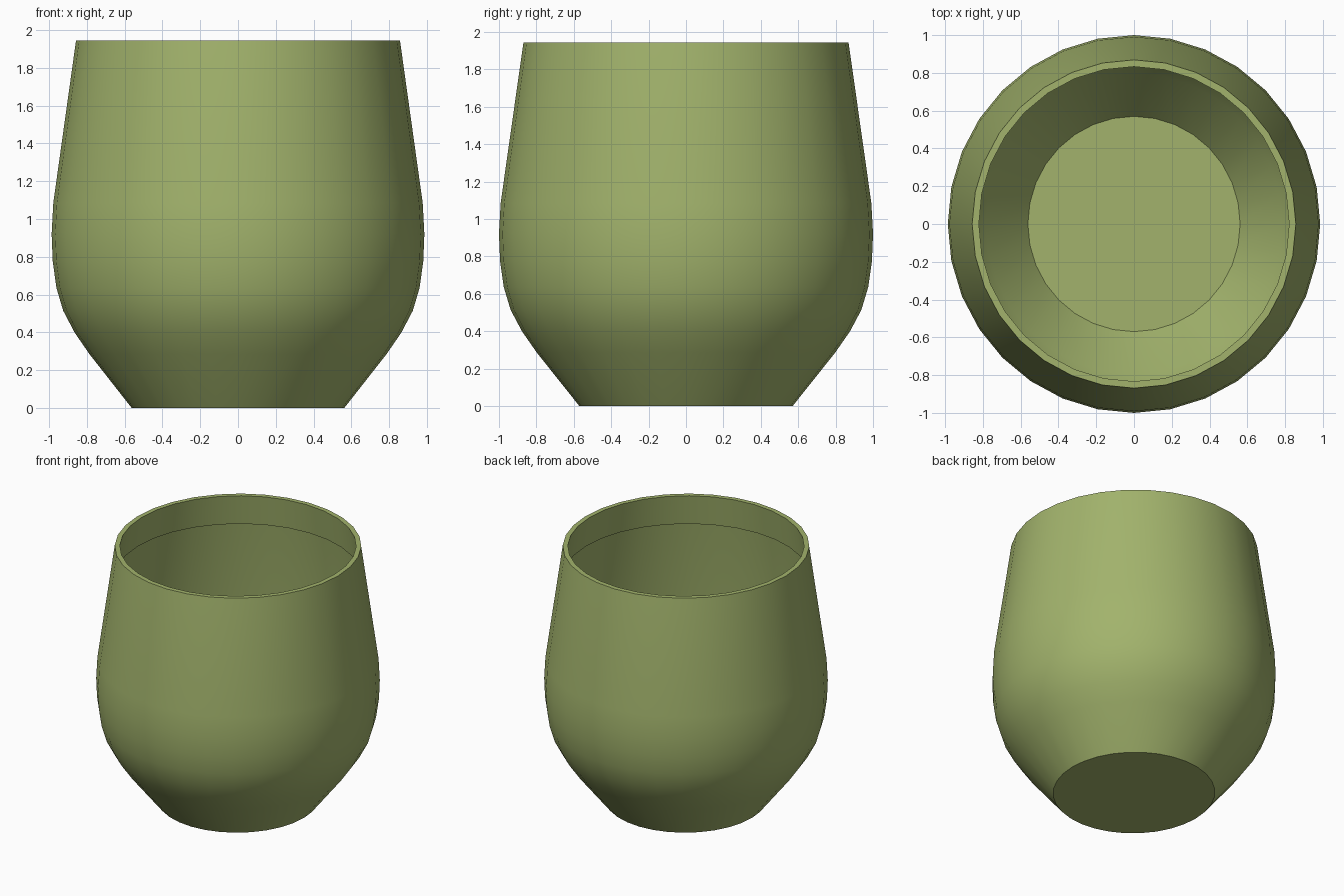
import bpy, bmesh, math

if "Cube" in bpy.data.objects:
    bpy.data.objects.remove(bpy.data.objects["Cube"])

SIDES = 32
X_SCALE = 0.986  # cup is very slightly narrower in x

# (radius, height): floor edge, outer wall up to the lip, then the folded-in lip
PROFILE = [
    (0.57, 0.0), (0.797, 0.285), (0.877, 0.40), (0.938, 0.515), (0.974, 0.635),
    (0.994, 0.775), (1.0, 0.92), (0.991, 1.085), (0.869, 1.945),
    (0.833, 1.945), (0.864, 1.715),
]

bm = bmesh.new()
rings = []
for r, z in PROFILE:
    rings.append([bm.verts.new((X_SCALE * r * math.cos(2 * math.pi * i / SIDES),
                                r * math.sin(2 * math.pi * i / SIDES), z))
                  for i in range(SIDES)])

# walls and lip
for low, high in zip(rings, rings[1:]):
    for i in range(SIDES):
        j = (i + 1) % SIDES
        bm.faces.new((low[i], low[j], high[j], high[i]))

# floor
bm.faces.new(rings[0][::-1])

mesh = bpy.data.meshes.new("cup")
bm.to_mesh(mesh)
bm.free()
cup = bpy.data.objects.new("cup", mesh)
bpy.context.collection.objects.link(cup)

# green glaze
mat = bpy.data.materials.new("green_glaze")
mat.diffuse_color = (0.36, 0.45, 0.15, 1)
mat.use_nodes = True
mat.node_tree.nodes["Principled BSDF"].inputs["Base Color"].default_value = mat.diffuse_color
mesh.materials.append(mat)

# smooth walls, sharp lip and base
bpy.context.view_layer.objects.active = cup
cup.select_set(True)
bpy.ops.object.shade_smooth_by_angle(angle=math.radians(30))
